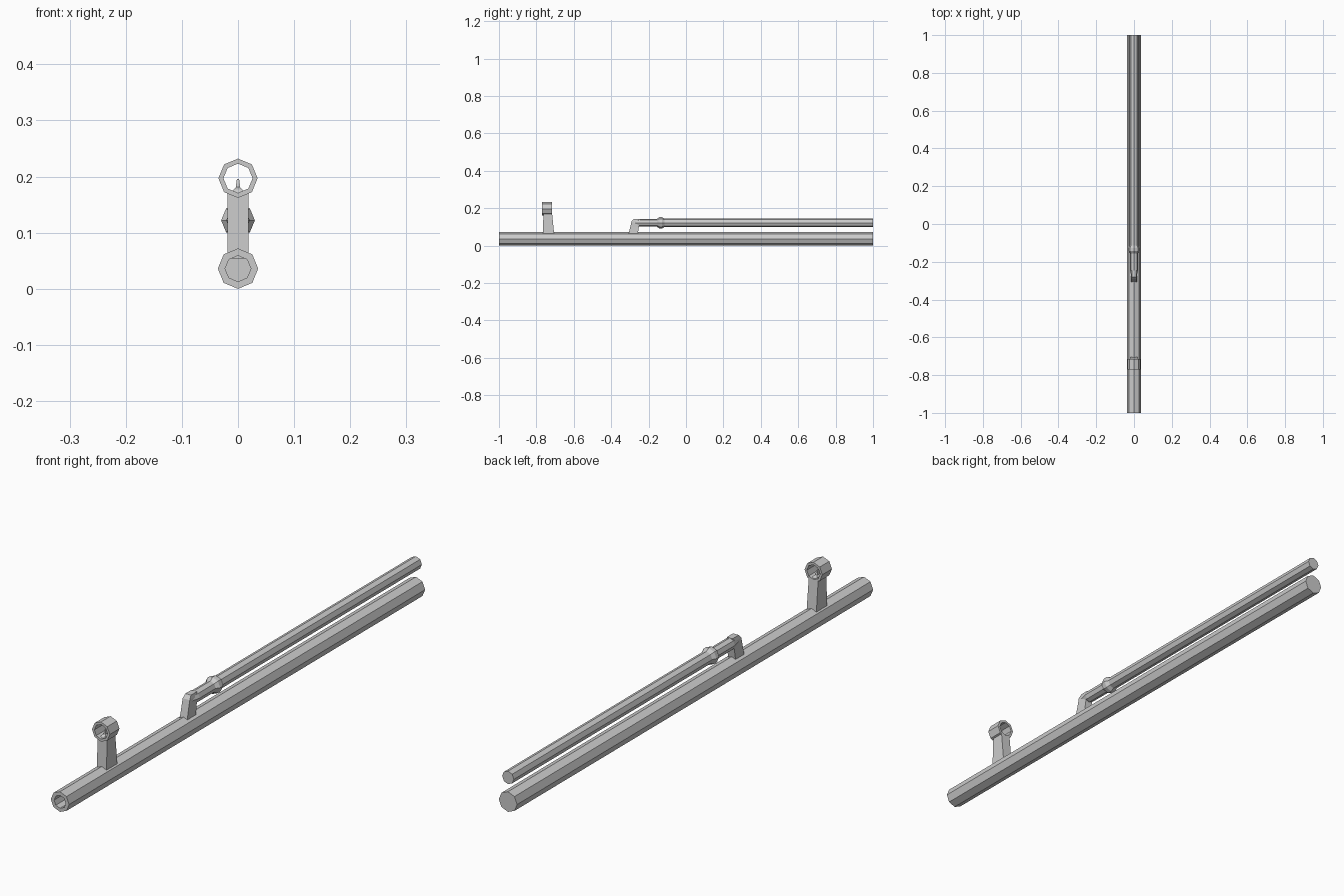
import bpy, bmesh, math

if "Cube" in bpy.data.objects:
    bpy.data.objects.remove(bpy.data.objects["Cube"])


def new_object(name, bm):
    bmesh.ops.recalc_face_normals(bm, faces=bm.faces)
    mesh = bpy.data.meshes.new(name)
    bm.to_mesh(mesh)
    bm.free()
    ob = bpy.data.objects.new(name, mesh)
    bpy.context.collection.objects.link(ob)
    return ob


def lathe(name, profile, z, sides=8, closed=False):
    """Octagonal sweep of (radius, y) points around a y-parallel axis at height z."""
    bm = bmesh.new()
    rings = []
    for r, y in profile:
        rings.append([bm.verts.new((r * math.cos(a), y, z + r * math.sin(a)))
                      for a in (2 * math.pi * i / sides for i in range(sides))])
    pairs = list(zip(rings, rings[1:]))
    if closed:
        pairs.append((rings[-1], rings[0]))
    else:
        bm.faces.new(rings[0])
        bm.faces.new(rings[-1])
    for a, b in pairs:
        for i in range(sides):
            j = (i + 1) % sides
            bm.faces.new((a[i], a[j], b[j], b[i]))
    return new_object(name, bm)


def loft(name, sections):
    """Stack of rectangles: (z, half width, y front, y back)."""
    bm = bmesh.new()
    rings = [[bm.verts.new(p) for p in ((-w, f, z), (w, f, z), (w, b, z), (-w, b, z))]
             for z, w, f, b in sections]
    bm.faces.new(rings[0])
    bm.faces.new(rings[-1])
    for a, b in zip(rings, rings[1:]):
        for i in range(4):
            j = (i + 1) % 4
            bm.faces.new((a[i], a[j], b[j], b[i]))
    return new_object(name, bm)


# Main tube: bored at the front, closed at the back
lathe("main_tube", [(0.036, 1.0), (0.036, -1.0), (0.023, -1.0), (0.023, -0.6)], 0.036)

# Upper tube with tapered nose and raised collar
lathe("upper_tube", [(0.013, -0.283), (0.021, -0.245), (0.021, -0.155),
                     (0.030, -0.143), (0.030, -0.128), (0.023, -0.115),
                     (0.023, 1.0)], 0.122)

# Leaning bracket joining both tubes
loft("bracket", [(0.055, 0.015, -0.309, -0.259), (0.100, 0.014, -0.298, -0.252),
                 (0.130, 0.014, -0.291, -0.246), (0.143, 0.011, -0.280, -0.246)])

# Front post, hood ring and the small blade inside it
loft("front_post", [(0.054, 0.019, -0.766, -0.704), (0.172, 0.0185, -0.762, -0.716)])
lathe("hood_ring", [(0.035, -0.770), (0.035, -0.716), (0.026, -0.716), (0.026, -0.770)],
      0.197, closed=True)
loft("sight_blade", [(0.170, 0.010, -0.762, -0.720), (0.177, 0.008, -0.758, -0.724),
                     (0.181, 0.004, -0.750, -0.732), (0.196, 0.002, -0.746, -0.736)])
